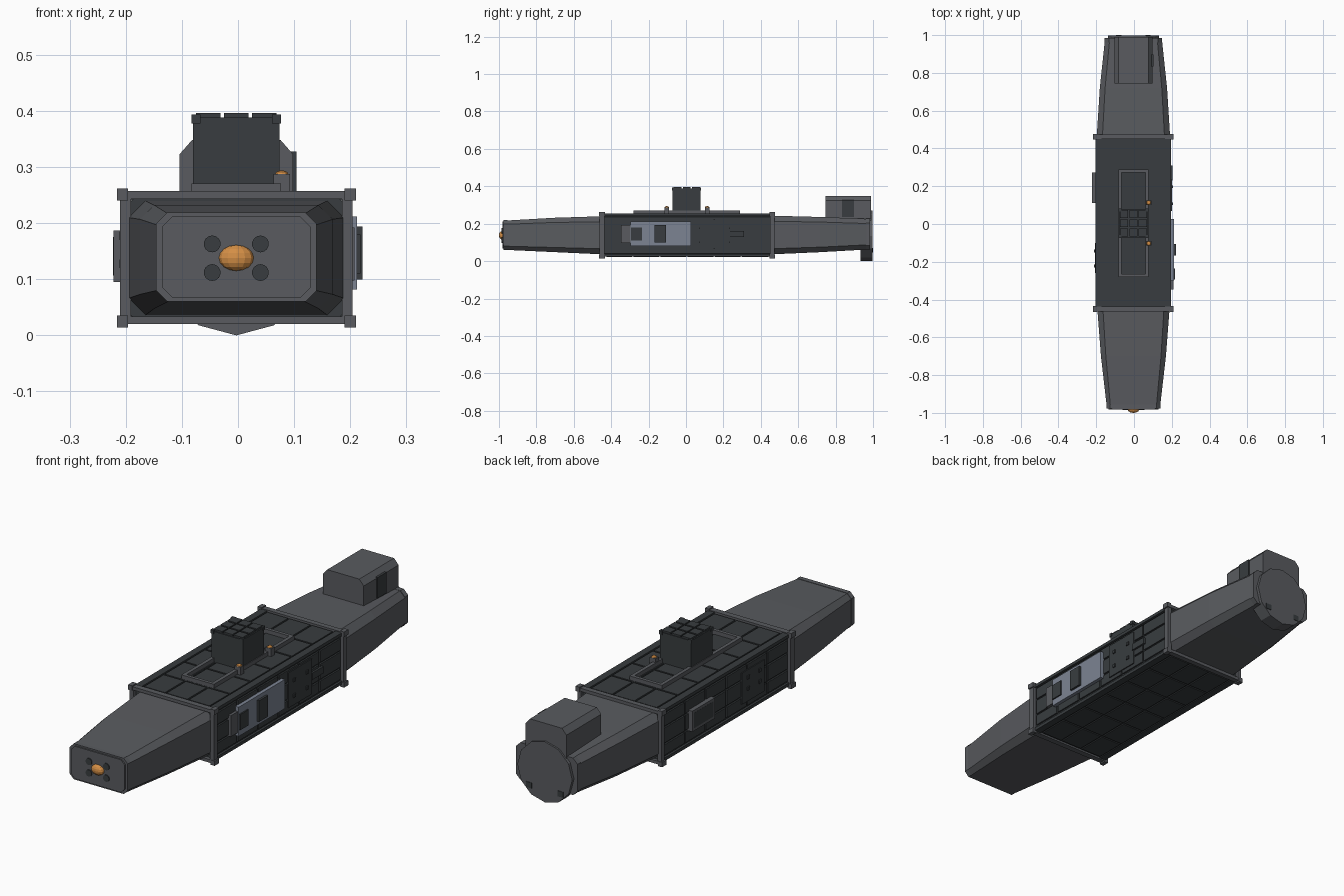
import bpy, bmesh, math
from mathutils import Matrix, Vector

if "Cube" in bpy.data.objects:
    bpy.data.objects.remove(bpy.data.objects["Cube"])

DX = -0.003  # hull axis sits slightly left of the overall centre


def mat(name, r, g, b):
    m = bpy.data.materials.new(name)
    m.diffuse_color = (r, g, b, 1)
    m.use_nodes = True
    m.node_tree.nodes["Principled BSDF"].inputs["Base Color"].default_value = m.diffuse_color
    return m


GREY = mat("hull_grey", 0.10, 0.105, 0.115)
DARK = mat("dark_plate", 0.04, 0.046, 0.05)
BLUE = mat("door_blue_grey", 0.20, 0.23, 0.29)
ORANGE = mat("lamp_orange", 0.65, 0.27, 0.06)


def finish(name, bm, m):
    bmesh.ops.translate(bm, verts=bm.verts, vec=(DX, 0, 0))
    bmesh.ops.recalc_face_normals(bm, faces=bm.faces)
    me = bpy.data.meshes.new(name)
    bm.to_mesh(me)
    bm.free()
    me.materials.append(m)
    ob = bpy.data.objects.new(name, me)
    bpy.context.collection.objects.link(ob)
    return ob


def boxes(name, items, m):
    """Axis-aligned boxes given as (x0, x1, y0, y1, z0, z1)."""
    bm = bmesh.new()
    for x0, x1, y0, y1, z0, z1 in items:
        mx = Matrix.Translation(((x0 + x1) / 2, (y0 + y1) / 2, (z0 + z1) / 2))
        mx = mx @ Matrix.Diagonal((abs(x1 - x0), abs(y1 - y0), abs(z1 - z0), 1))
        bmesh.ops.create_cube(bm, size=1, matrix=mx)
    return finish(name, bm, m)


def loft(name, sections, m):
    """Chamfered rectangles (y, half width, z0, z1, chamfer x, chamfer z) joined along y."""
    bm = bmesh.new()
    rings = []
    for y, w, z0, z1, cx, cz in sections:
        half = [(w - cx, z0), (w, z0 + cz), (w, z1 - cz), (w - cx, z1)]
        pts = half + [(-x, z) for x, z in reversed(half)]
        rings.append([bm.verts.new((x, y, z)) for x, z in pts])
    for a, b in zip(rings, rings[1:]):
        for i in range(8):
            j = (i + 1) % 8
            bm.faces.new((a[i], a[j], b[j], b[i]))
    bm.faces.new(rings[0])
    bm.faces.new(rings[-1])
    return finish(name, bm, m)


def discs(name, items, r, depth, sides, m, axis='Y', turn=0):
    bm = bmesh.new()
    for p in items:
        rot = Matrix.Rotation(math.pi / 2, 4, 'X') if axis == 'Y' else Matrix()
        mx = Matrix.Translation(p) @ rot @ Matrix.Rotation(turn, 4, 'Z')
        bmesh.ops.create_cone(bm, cap_ends=True, segments=sides, radius1=r,
                              radius2=r, depth=depth, matrix=mx)
    return finish(name, bm, m)


def balls(name, items, size, m, seg=10, rings=6):
    bm = bmesh.new()
    for p in items:
        mx = Matrix.Translation(p) @ Matrix.Diagonal((*size, 1))
        bmesh.ops.create_uvsphere(bm, u_segments=seg, v_segments=rings, radius=1, matrix=mx)
    return finish(name, bm, m)


# Tapered nose with its end plate
loft("nose_hull", [(-0.44, 0.192, 0.036, 0.24, 0.03, 0.03),
                   (-0.70, 0.172, 0.048, 0.232, 0.026, 0.025),
                   (-0.96, 0.142, 0.06, 0.217, 0.02, 0.02)], GREY)
loft("nose_cap", [(-0.955, 0.143, 0.06, 0.219, 0.02, 0.02),
                  (-0.976, 0.143, 0.06, 0.219, 0.02, 0.02)], GREY)
loft("nose_plate", [(-0.97, 0.132, 0.067, 0.212, 0.018, 0.018),
                    (-0.982, 0.132, 0.067, 0.212, 0.018, 0.018)], GREY)
balls("nose_lamp", [(0, -0.982, 0.138)], (0.031, 0.018, 0.023), ORANGE, 12, 8)
discs("nose_ports", [(sx * 0.043, -0.982, z) for sx in (-1, 1) for z in (0.112, 0.163)],
      0.015, 0.008, 14, DARK)

# Tapered stern with round end drum
loft("stern_hull", [(0.45, 0.195, 0.036, 0.243, 0.03, 0.03),
                    (0.72, 0.178, 0.048, 0.236, 0.028, 0.027),
                    (0.965, 0.152, 0.062, 0.226, 0.025, 0.025)], GREY)
loft("stern_cap", [(0.962, 0.152, 0.062, 0.227, 0.022, 0.022),
                   (0.985, 0.152, 0.062, 0.227, 0.022, 0.022)], GREY)
discs("stern_drum", [(0, 0.966, 0.135)], 0.135, 0.064, 12, GREY, turn=math.pi / 2)
boxes("stern_latches", [(s * 0.063, s * 0.091, 0.97, 1.0, 0.045, 0.07) for s in (-1, 1)], DARK)

# Housing on the stern deck
loft("stern_housing", [(0.745, 0.101, 0.15, 0.348, 0.022, 0.025),
                       (0.99, 0.101, 0.15, 0.348, 0.022, 0.025)], GREY)
boxes("stern_housing_hatch", [(0.095, 0.107, 0.835, 0.897, 0.235, 0.328)], DARK)

# Mid section core and plating
loft("mid_core", [(-0.445, 0.192, 0.028, 0.247, 0.012, 0.012),
                  (0.46, 0.192, 0.028, 0.247, 0.012, 0.012)], DARK)
YS = [-0.43, -0.285, -0.14, 0.005, 0.15, 0.295, 0.445]
XS = [-0.165, -0.055, 0.055, 0.165]
ZS = [0.045, 0.10, 0.175, 0.235]
g = 0.004
top, bottom, side = [], [], []
for y0, y1 in zip(YS, YS[1:]):
    for x0, x1 in zip(XS, XS[1:]):
        top.append((x0 + g, x1 - g, y0 + g, y1 - g, 0.24, 0.253))
        bottom.append((x0 + g, x1 - g, y0 + g, y1 - g, 0.023, 0.03))
    for z0, z1 in zip(ZS, ZS[1:]):
        for s in (-1, 1):
            side.append((s * 0.185, s * 0.199, y0 + g, y1 - g, z0 + g, z1 - g))
boxes("deck_plates", top, DARK)
boxes("belly_plates", bottom, DARK)
boxes("side_plates", side, DARK)
boxes("edge_beams", [(s * 0.168, s * 0.2, -0.44, 0.455, z, z + 0.014)
                     for s in (-1, 1) for z in (0.024, 0.24)], DARK)

# Collar frames with corner blocks
bars, blocks = [], []
for y0, y1 in ((-0.462, -0.436), (0.45, 0.474)):
    for s in (-1, 1):
        bars.append((s * 0.188, s * 0.207, y0, y1, 0.022, 0.255))
        for z0, z1 in ((0.014, 0.035), (0.24, 0.262)):
            blocks.append((s * 0.193, s * 0.213, y0 - 0.003, y1 + 0.003, z0, z1))
    bars += [(-0.2, 0.2, y0, y1, 0.02, 0.034), (-0.2, 0.2, y0, y1, 0.243, 0.257)]
boxes("collar_frames", bars, GREY)
boxes("collar_corners", blocks, GREY)

# Deck rail rectangle with lamps
rail = [(s * 0.064, s * 0.08, -0.28, 0.288, 0.25, 0.271) for s in (-1, 1)]
rail += [(-0.08, 0.08, y, y + 0.015, 0.25, 0.271) for y in (-0.28, 0.273)]
boxes("deck_rails", rail, GREY)
LAMPS = [(0.081, -0.103), (0.081, 0.113)]
boxes("deck_lamp_posts", [(x - 0.015, x + 0.015, y - 0.012, y + 0.012, 0.25, 0.288)
                          for x, y in LAMPS], GREY)
balls("deck_lamps", [(x, y, 0.288) for x, y in LAMPS], (0.012, 0.012, 0.006), ORANGE)

# Tower with tiled roof and corner blocks
boxes("tower", [(-0.077, 0.077, -0.072, 0.078, 0.245, 0.388)], DARK)
tiles = []
for i in range(3):
    for j in range(3):
        x, y = -0.075 + i * 0.05, -0.07 + j * 0.05
        tiles.append((x + 0.003, x + 0.047, y + 0.003, y + 0.045, 0.38, 0.396))
boxes("tower_roof_tiles", tiles, DARK)
boxes("tower_corners", [(s * 0.064, s * 0.08, y, y + 0.016, 0.378, 0.394)
                        for s in (-1, 1) for y in (-0.075, 0.065)], DARK)

# Right side door with windows, control plate and service panel
boxes("right_door", [(0.195, 0.215, -0.298, 0.027, 0.082, 0.212)], BLUE)
boxes("right_door_edge", [(0.195, 0.211, -0.348, -0.298, 0.098, 0.192)], GREY)
boxes("right_windows", [(0.205, 0.225, -0.168, -0.106, 0.1, 0.194),
                        (0.205, 0.221, -0.295, -0.236, 0.11, 0.18)], DARK)
boxes("right_service_panel", [(0.19, 0.204, 0.07, 0.235, 0.065, 0.222)], DARK)
boxes("right_panel_bolts", [(0.2, 0.209, y, y + 0.015, z, z + 0.015)
                            for y in (0.1, 0.19) for z in (0.1, 0.17)], DARK)
boxes("right_handle", [(0.195, 0.208, 0.23, 0.31, 0.13, 0.16)], DARK)

# Left side hatch and small fittings
boxes("left_hatch", [(-0.219, -0.19, 0.112, 0.272, 0.095, 0.187)], GREY)
boxes("left_hatch_inset", [(-0.2195, -0.21, 0.124, 0.26, 0.107, 0.175)], DARK)
boxes("left_service_panel", [(-0.203, -0.19, -0.26, -0.1, 0.07, 0.21)], DARK)
boxes("left_panel_bolts", [(-0.208, -0.2, y, y + 0.015, z, z + 0.015)
                           for y in (-0.23, -0.15) for z in (0.12, 0.17)], DARK)
